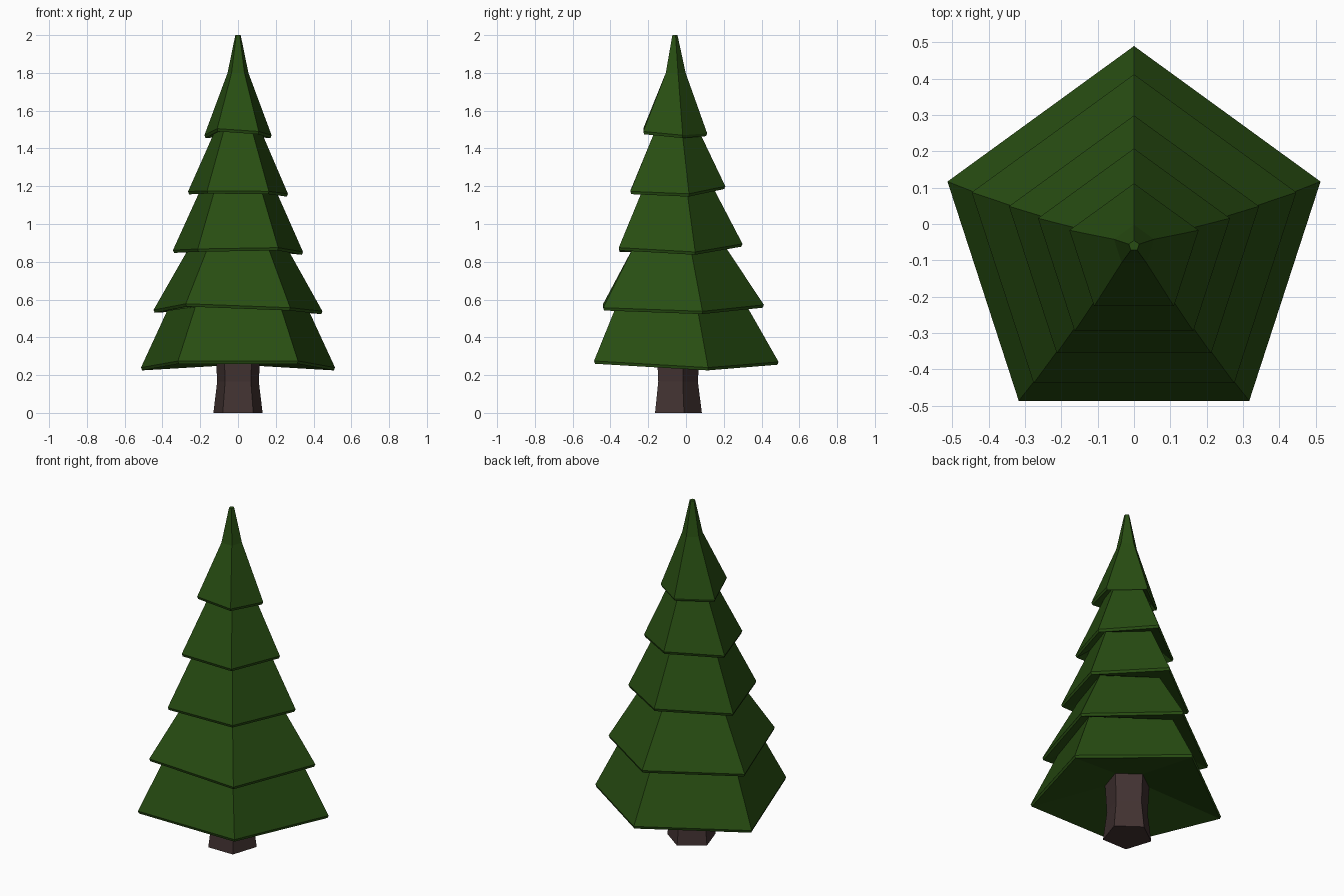
import bpy, bmesh, math

if "Cube" in bpy.data.objects:
    bpy.data.objects.remove(bpy.data.objects["Cube"])

SIDES = 5


def material(name, rgb):
    m = bpy.data.materials.new(name)
    m.diffuse_color = (*rgb, 1)
    m.use_nodes = True
    m.node_tree.nodes["Principled BSDF"].inputs["Base Color"].default_value = m.diffuse_color
    return m


green = material("dark green needles", (0.021, 0.075, 0.006))
brown = material("dark brown bark", (0.054, 0.032, 0.031))


def loft(name, rings, mat):
    """Skin five-sided rings (radius, centre y, z or per-corner z), capped at both ends."""
    bm = bmesh.new()
    loops = []
    for r, cy, z in rings:
        loop = []
        for k in range(SIDES):
            a = math.radians(90 - 72 * k)      # back, right, front right, front left, left
            zk = z[k] if isinstance(z, (list, tuple)) else z
            loop.append(bm.verts.new((r * math.cos(a), cy + r * math.sin(a), zk)))
        loops.append(loop)
    for lo, hi in zip(loops, loops[1:]):
        for k in range(SIDES):
            j = (k + 1) % SIDES
            bm.faces.new((lo[k], lo[j], hi[j], hi[k]))
    bm.faces.new(loops[0])
    bm.faces.new(loops[-1])
    bmesh.ops.recalc_face_normals(bm, faces=bm.faces)
    me = bpy.data.meshes.new(name)
    bm.to_mesh(me)
    bm.free()
    me.materials.append(mat)
    ob = bpy.data.objects.new(name, me)
    bpy.context.collection.objects.link(ob)
    return ob


# Trunk with a slight waist
loft("trunk", [(0.137, -0.053, 0), (0.116, -0.053, 0.165), (0.126, -0.053, 0.35)], brown)

# Branch tiers: rim radius, centre y, rim heights per corner, neck radius, neck height
tiers = [
    (0.540, -0.050, (0.270, 0.240, 0.275, 0.275, 0.240), 0.385, 0.56),
    (0.470, -0.058, (0.572, 0.538, 0.557, 0.578, 0.545), 0.275, 0.87),
    (0.362, -0.063, (0.895, 0.852, 0.875, 0.868, 0.862), 0.205, 1.19),
    (0.278, -0.070, (1.200, 1.160, 1.173, 1.176, 1.172), 0.125, 1.50),
    (0.187, -0.075, (1.480, 1.470, 1.490, 1.505, 1.470), 0.058, 1.80),
]

# Foliage: one continuous skin of rim lips, slopes and necks
rings = [(0.115, -0.053, 0.335)]
for r, cy, heights, neck_r, neck_z in tiers:
    rings.append((r - 0.006, cy, [h - 0.015 for h in heights]))
    rings.append((r, cy, heights))
    rings.append((neck_r, -0.06, neck_z))
rings.append((0.015, -0.06, 2.0))
loft("foliage", rings, green)
